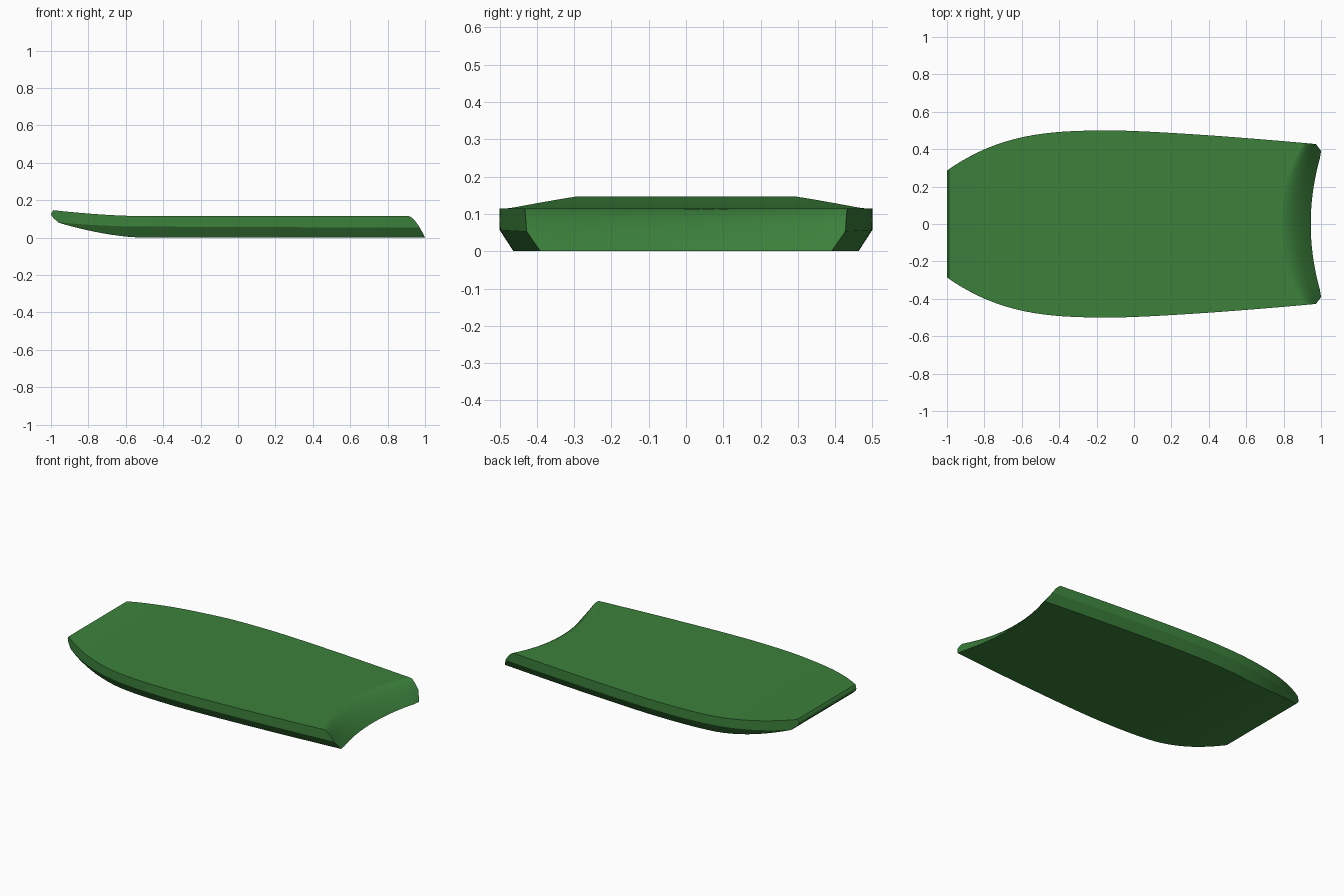
import bpy, bmesh
from mathutils import Vector

old = bpy.data.objects.get("Cube")
if old:
    bpy.data.objects.remove(old, do_unlink=True)

# Foam colour
green = bpy.data.materials.new("foam_green")
green.use_nodes = True
colour = (0.045, 0.22, 0.045, 1)
green.diffuse_color = colour
green.node_tree.nodes["Principled BSDF"].inputs["Base Color"].default_value = colour


def ramp(x, start, end):
    return max(0.0, (x - start) / (end - start))


def half_width(x):
    """Plan outline: rounded nose, gentle taper to the tail."""
    return 0.5 - 0.215 * ramp(x, -0.1, -1) ** 3 - 0.075 * ramp(x, -0.1, 1) ** 1.35


def levels(x):
    """Heights of the bottom, the rail line and the deck."""
    bottom = 0.08 * ramp(x, -0.5, -0.96) ** 1.7
    rail = 0.057 - 0.004 * x + 0.021 * ramp(x, -0.5, -0.96) ** 2
    deck = 0.115 + 0.032 * ramp(x, -0.5, -0.99) ** 1.7
    return bottom, max(rail, bottom + 0.002), deck


def nose_x(t):
    q = max(0.0, t * 2 - 1)
    return -1 + 0.04 * ramp(q, 0.6, 0) ** 2 + 0.012 * ramp(q, 0.6, 1)


def tail_x(v, t):
    """Crescent tail that rolls from the deck edge down to the bottom edge."""
    height = t * 0.92 if t < 0.5 else 0.46 + (t - 0.5) * 1.08
    top = 0.79 + 0.122 * v * v
    low = 0.945 + 0.055 * min(1.0, (v * 1.05) ** 2)
    return top + (low - top) * max(0.0, 1 - height) ** 0.62


def shape(p):
    """Bend a point of the unit block (length, across, height) into the board."""
    u, v, t = p.x, p.y * 2 - 1, p.z
    x = nose_x(t) * (1 - u) + tail_x(v, t) * u
    bottom, rail, deck = levels(x)
    if t < 0.5:
        z = bottom + (rail - bottom) * t * 2
    else:
        z = rail + (deck - rail) * (t * 2 - 1)
    chamfer = 0.65 * max(0.0, rail - z)
    return Vector((x, v * (half_width(x) - chamfer), z))


# Unit block, sliced into a grid
bm = bmesh.new()
bmesh.ops.create_cube(bm, size=1)
bmesh.ops.translate(bm, verts=bm.verts, vec=(0.5, 0.5, 0.5))
slices = [
    [i / 40 for i in range(1, 40)],
    [i / 20 for i in range(1, 20)],
    [0.25, 0.5, 0.6, 0.7, 0.8, 0.88, 0.94, 0.98],
]
for axis, cuts in enumerate(slices):
    normal = Vector((0, 0, 0))
    normal[axis] = 1
    for c in cuts:
        geom = bm.verts[:] + bm.edges[:] + bm.faces[:]
        bmesh.ops.bisect_plane(bm, geom=geom, plane_co=normal * c, plane_no=normal)

# Crisp edges along the block borders and the rail line
bm.normal_update()
for f in bm.faces:
    f.smooth = True
for e in bm.edges:
    border = e.calc_face_angle(0) > 1
    on_rail = all(abs(w.co.z - 0.5) < 0.001 for w in e.verts)
    on_side = all(min(w.co.y, 1 - w.co.y) < 0.001 for w in e.verts)
    e.smooth = not (border or (on_rail and on_side))

# Bend into the finished board
for w in bm.verts:
    w.co = shape(w.co.copy())
bmesh.ops.recalc_face_normals(bm, faces=bm.faces)

mesh = bpy.data.meshes.new("foam_board")
bm.to_mesh(mesh)
bm.free()
mesh.materials.append(green)
board = bpy.data.objects.new("foam_board", mesh)
bpy.context.collection.objects.link(board)
